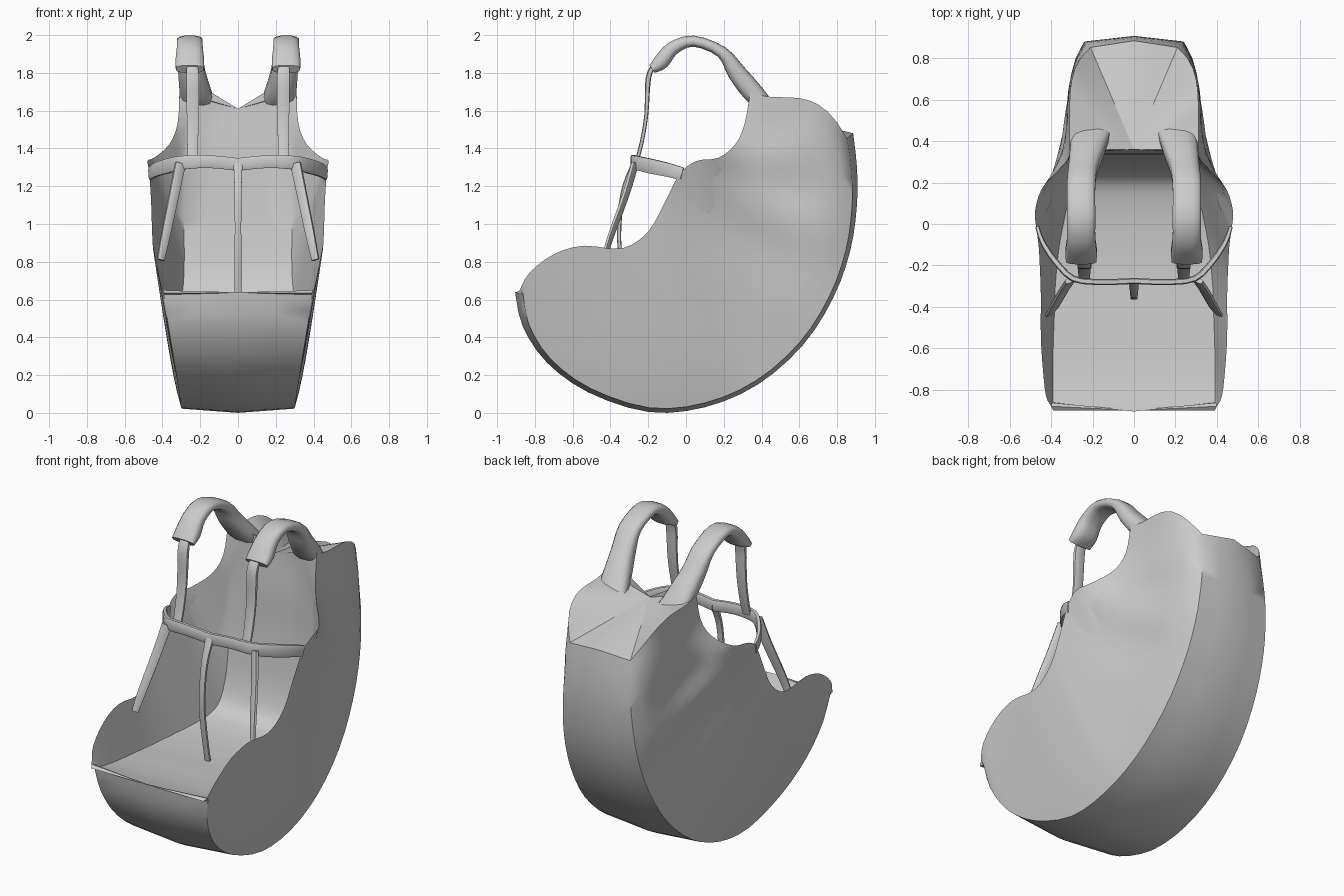
import bpy, bmesh, math
from mathutils import Vector

old = bpy.data.objects.get("Cube")
if old:
    bpy.data.objects.remove(old, do_unlink=True)

fabric = bpy.data.materials.new("grey fabric")
fabric.use_nodes = True
grey = (0.6, 0.6, 0.6, 1)
fabric.diffuse_color = grey
fabric.node_tree.nodes["Principled BSDF"].inputs["Base Color"].default_value = grey


def spline(points, steps):
    """Smooth curve through points of any dimension."""
    out = []
    last = len(points) - 1
    for i in range(last):
        a, b, c, d = (points[max(0, min(last, i + k))] for k in (-1, 0, 1, 2))
        for j in range(steps):
            t = j / steps
            out.append([0.5 * (2 * q + (r - p) * t + (2 * p - 5 * q + 4 * r - s) * t * t
                               + (3 * q - p - 3 * r + s) * t ** 3)
                        for p, q, r, s in zip(a, b, c, d)])
    out.append(list(points[-1]))
    return out


def finish(bm, name, mirror, angle):
    bmesh.ops.remove_doubles(bm, verts=bm.verts, dist=0.0005)
    bmesh.ops.recalc_face_normals(bm, faces=bm.faces)
    mesh = bpy.data.meshes.new(name)
    bm.to_mesh(mesh)
    bm.free()
    mesh.materials.append(fabric)
    ob = bpy.data.objects.new(name, mesh)
    bpy.context.collection.objects.link(ob)
    bpy.ops.object.select_all(action='DESELECT')
    ob.select_set(True)
    bpy.context.view_layer.objects.active = ob
    bpy.ops.object.shade_smooth_by_angle(angle=math.radians(angle))
    if mirror:
        ob.modifiers.new("mirror", 'MIRROR').merge_threshold = 0.001


def strap(name, path, side, mirror=True, sides=8, power=0.5, steps=3):
    """Sweep a rounded band along points (x, y, z, width, thickness)."""
    bm = bmesh.new()
    pts = spline(path, steps)
    rings = []
    for i, p in enumerate(pts):
        ahead = Vector(pts[min(i + 1, len(pts) - 1)][:3])
        tangent = (ahead - Vector(pts[max(i - 1, 0)][:3])).normalized()
        across = Vector(side)
        across = (across - tangent * across.dot(tangent)).normalized()
        normal = tangent.cross(across)
        ring = []
        for k in range(sides):
            a = 2 * math.pi * (k + 0.5) / sides
            u, v = (math.copysign(abs(f) ** power, f) for f in (math.cos(a), math.sin(a)))
            ring.append(bm.verts.new(Vector(p[:3]) + across * u * p[3] / 2 + normal * v * p[4] / 2))
        rings.append(ring)
    for a, b in zip(rings, rings[1:]):
        for k in range(sides):
            n = (k + 1) % sides
            bm.faces.new((a[k], a[n], b[n], b[k]))
    bm.faces.new(rings[0])
    bm.faces.new(rings[-1])
    finish(bm, name, mirror, 50)


# Pod shell: underside keel (y, z, half width), side rim (x, y, z), seat lining (y, z, half width)
keel = [(-.905, .64, .395), (-.865, .46, .37), (-.74, .27, .34), (-.52, .11, .315),
        (-.2, .005, .3), (.1, .03, .3), (.38, .15, .295), (.62, .36, .285), (.78, .61, .27),
        (.87, .86, .255), (.905, 1.1, .24), (.905, 1.3, .225), (.885, 1.48, .21)]
rim = [(.4, -.88, .65), (.425, -.83, .74), (.44, -.7, .84), (.45, -.54, .885),
       (.45, -.34, .87), (.455, -.2, .96), (.46, -.11, 1.12), (.47, -.03, 1.27),
       (.478, .06, 1.335), (.445, .17, 1.35), (.365, .26, 1.42), (.32, .31, 1.53),
       (.31, .34, 1.7)]
lining = [(-.9, .635, .39), (-.75, .6, .39), (-.6, .58, .39), (-.45, .57, .385),
          (-.3, .56, .38), (-.1, .56, .36), (.1, .58, .32), (.22, .63, .295), (.28, .77, .285),
          (.31, .95, .285), (.33, 1.15, .285), (.34, 1.4, .27), (.36, 1.61, .12)]
stations = spline([k + r + l for k, r, l in zip(keel, rim, lining)], 3)
SIDE = 10
bm = bmesh.new()
rows = []
for i, (ky, kz, kw, rx, ry, rz, ly, lz, lw) in enumerate(stations):
    s = i / (len(stations) - 1)
    back = max(0, (s - .45) / .55)
    top = max(0, (s - .8) / .2)
    neck = max(0, (s - .92) / .08)
    # edge strip is set slightly towards the middle of the pod
    inward = Vector((-ky, .75 - kz)).normalized() * (.022 + .02 * abs(2 * s - 1) ** 3)
    ey, ez = ky + inward.x, kz + inward.y
    row = [(0, ky, kz), (kw * .5, (ky + ey) / 2, (kz + ez) / 2)]
    flank = max(kw, .312)
    for j in range(SIDE + 1):
        t = j / SIDE
        # rounded corner beside the strip, then a flare towards the rim
        x = flank + (rx - flank) * t ** (.9 + 3 * min(1, back * 1.6))
        x -= (flank - kw) * (1 - t) ** 6
        # soft folds on the rear flanks, and a raised upper corner
        x += .014 * math.sin(s * 34 + t * 5) * math.sin(math.pi * t) * math.sin(math.pi * back)
        lift = .72 * top ** 1.5 * t * (1 - t) ** 2
        row.append((x, ey + (ry - ey) * t, ez + (rz - ez) * t + lift))
    for t in (.35, .7):
        row.append((rx + (lw - rx) * t, ry + (ly - ry) * t,
                    rz + (lz - rz) * t + .1 * neck * math.sin(math.pi * t)))
    row += [(lw, ly, lz + .03 * neck), (lw * .5, ly, lz + .005 * neck), (0, ly, lz)]
    rows.append([bm.verts.new(p) for p in row])
for a, b in zip(rows, rows[1:]):
    for k in range(len(a) - 1):
        bm.faces.new((a[k], a[k + 1], b[k + 1], b[k]))
# folded top panel and front lip fan out from the lining centre
for row in (rows[0], rows[-1]):
    for a, b in zip(row[:-1], row[1:-1]):
        bm.faces.new((a, b, row[-1]))
finish(bm, "pod_shell", True, 50)

# Padded shoulder straps
strap("shoulder_pads", [
    (.205, .45, 1.6, .19, .07), (.225, .36, 1.69, .17, .11), (.245, .27, 1.8, .145, .1),
    (.255, .19, 1.91, .14, .065), (.255, .04, 1.968, .14, .06), (.255, -.07, 1.93, .14, .075),
    (.255, -.13, 1.86, .155, .085), (.255, -.18, 1.82, .15, .05)], (1, 0, 0), sides=12, power=.7)

# Thin webbing from the pads to the chest band
strap("shoulder_webbing", [
    (.245, -.17, 1.84, .06, .025), (.24, -.2, 1.77, .07, .03), (.24, -.21, 1.58, .065, .022),
    (.24, -.235, 1.43, .06, .022), (.24, -.262, 1.33, .055, .022)], (1, 0, 0))

# Chest band reaching around to the side rims
strap("chest_band", [
    (0, -.275, 1.315, .07, .03), (.15, -.28, 1.33, .07, .03), (.29, -.265, 1.325, .075, .03),
    (.38, -.18, 1.305, .08, .03), (.44, -.09, 1.285, .075, .025),
    (.465, -.02, 1.265, .07, .02)], (0, 0, 1))

# Leg straps down to the inner sides
strap("leg_straps", [
    (.305, -.27, 1.32, .06, .025), (.34, -.32, 1.15, .055, .025),
    (.385, -.4, .93, .05, .022), (.41, -.435, .81, .04, .02)], (1, -.5, 0))

# Centre strap between the legs
strap("centre_strap", [
    (0, -.275, 1.32, .05, .03), (0, -.325, 1.2, .04, .025), (0, -.35, 1.05, .036, .025),
    (0, -.35, .85, .036, .022), (0, -.3, .56, .036, .022)], (1, 0, 0), mirror=False)
